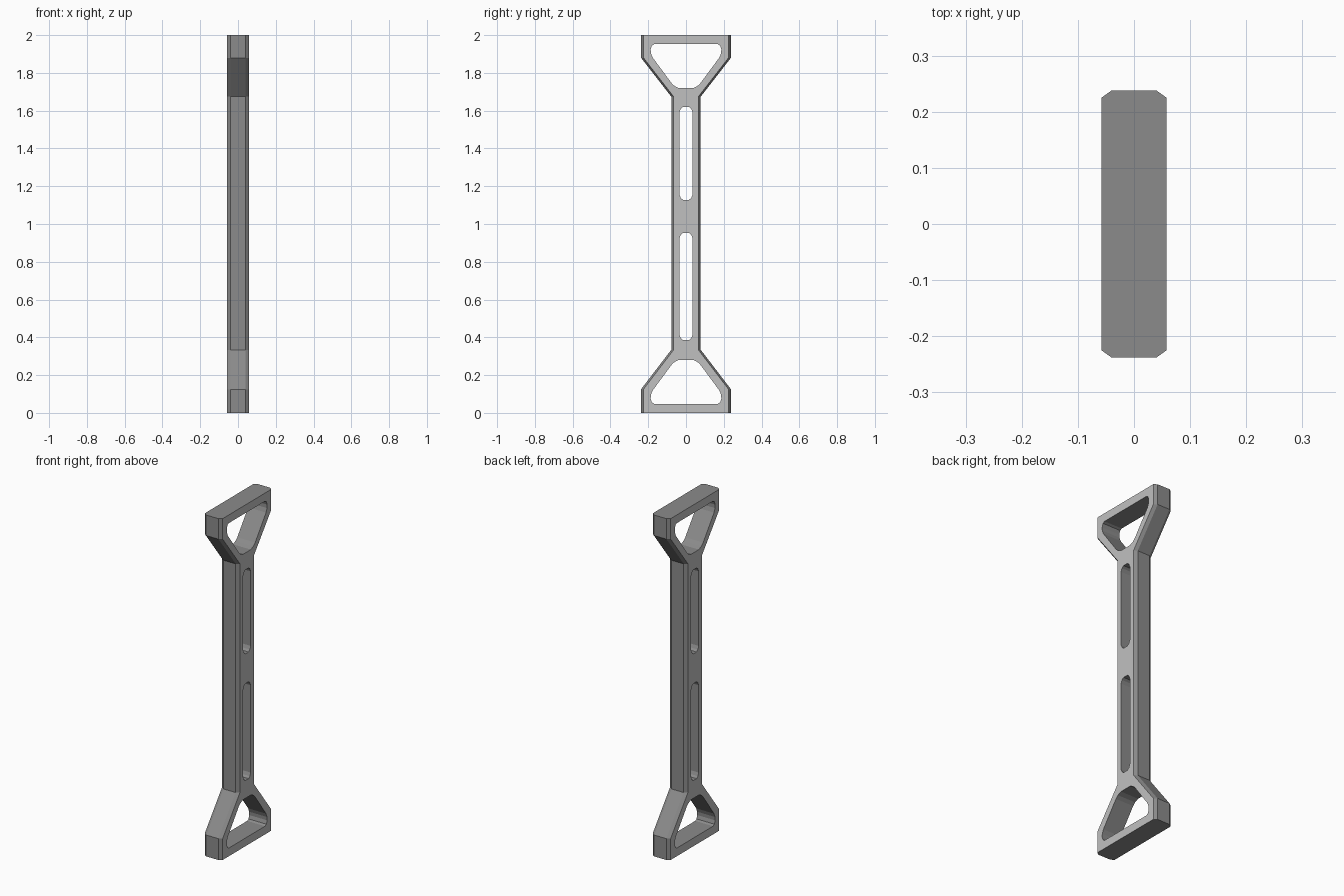
import bpy, bmesh

if "Cube" in bpy.data.objects:
    bpy.data.objects.remove(bpy.data.objects["Cube"])

HX, CX, CY = 0.058, 0.018, 0.013   # half thickness and edge chamfer


def material(name, v):
    m = bpy.data.materials.new(name)
    m.diffuse_color = (v, v, v, 1)
    m.use_nodes = True
    m.node_tree.nodes["Principled BSDF"].inputs["Base Color"].default_value = m.diffuse_color
    return m


def make_object(name, bm):
    bmesh.ops.recalc_face_normals(bm, faces=bm.faces)
    me = bpy.data.meshes.new(name)
    bm.to_mesh(me)
    bm.free()
    ob = bpy.data.objects.new(name, me)
    bpy.context.collection.objects.link(ob)
    return ob


light = material("light grey", 0.53)
dark = material("dark grey", 0.26)

# Strut body: chamfered rectangle lofted through levels of (z, half width)
levels = [(0, 0.238), (0.125, 0.238), (0.334, 0.078),
          (1.674, 0.078), (1.88, 0.238), (2.0, 0.238)]
bm = bmesh.new()
rings = []
for z, w in levels:
    quarter = [(HX, w - CY), (HX - CX, w)]
    pts = quarter + [(-x, y) for x, y in reversed(quarter)]
    pts += [(-x, -y) for x, y in pts]
    rings.append([bm.verts.new((x, y, z)) for x, y in pts])
for a, b in zip(rings, rings[1:]):
    for i in range(8):
        j = (i + 1) % 8
        bm.faces.new((a[i], a[j], b[j], b[i]))
bm.faces.new(rings[0])
bm.faces.new(rings[-1])
strut = make_object("strut", bm)


# Opening cutter: half outline (y, z) mirrored across y = 0, extruded along x
def cutter(name, half):
    outline = half + [(-y, z) for y, z in reversed(half)]
    bm = bmesh.new()
    f = bm.faces.new([bm.verts.new((-0.2, y, z)) for y, z in outline])
    r = bmesh.ops.extrude_face_region(bm, geom=[f])
    bmesh.ops.translate(bm, vec=(0.4, 0, 0),
                        verts=[v for v in r["geom"] if isinstance(v, bmesh.types.BMVert)])
    ob = make_object(name, bm)
    ob.hide_render = True
    return ob


def slot(z0, z1):
    return [(0.015, z0), (0.027, z0 + 0.010), (0.035, z0 + 0.028),
            (0.035, z1 - 0.028), (0.027, z1 - 0.010), (0.015, z1)]


end_hole = [(0.168, 0.048), (0.180, 0.055), (0.187, 0.075), (0.186, 0.095),
            (0.177, 0.118), (0.076, 0.255), (0.060, 0.270), (0.036, 0.281)]
cutters = [
    cutter("lower_opening", end_hole),
    cutter("upper_opening", [(y, 2 - z) for y, z in end_hole]),
    cutter("lower_slot", slot(0.385, 0.953)),
    cutter("upper_slot", slot(1.127, 1.62)),
]
for c in cutters:
    m = strut.modifiers.new(c.name, "BOOLEAN")
    m.operation = "DIFFERENCE"
    m.solver = "EXACT"
    m.object = c

# Bake the cuts, then remove the cutters
dg = bpy.context.evaluated_depsgraph_get()
baked = bpy.data.meshes.new_from_object(strut.evaluated_get(dg))
strut.modifiers.clear()
strut.data = baked
for c in cutters:
    bpy.data.objects.remove(c)

# Light broad faces, dark rim and opening walls
baked.materials.clear()
baked.materials.append(light)
baked.materials.append(dark)
for p in baked.polygons:
    p.material_index = 0 if abs(p.normal.x) > 0.95 else 1
    p.use_smooth = False
